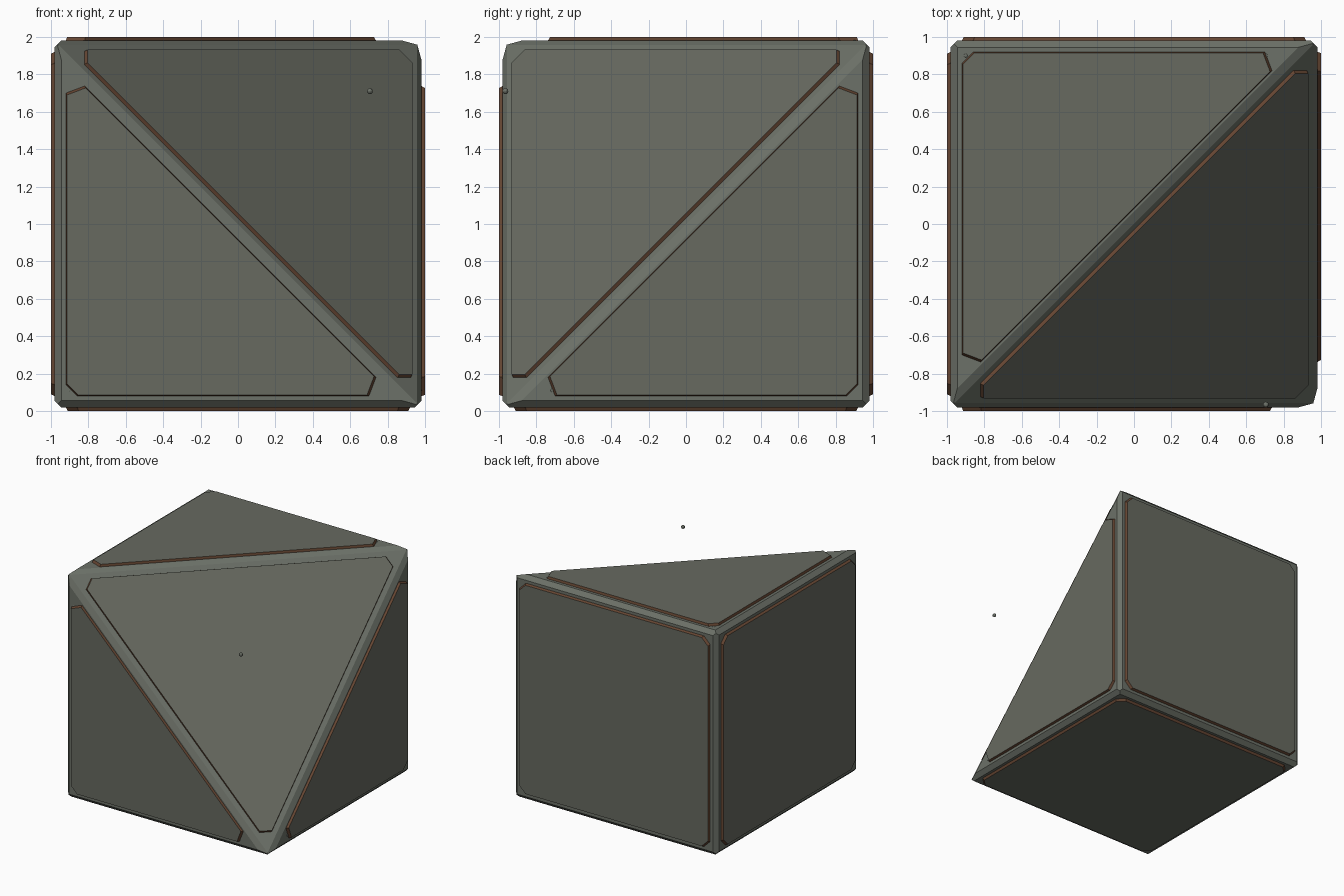
import bpy, bmesh
from mathutils import Vector
from itertools import product, combinations

if "Cube" in bpy.data.objects:
    bpy.data.objects.remove(bpy.data.objects["Cube"])


def material(name, rgb):
    m = bpy.data.materials.new(name)
    m.diffuse_color = (*rgb, 1)
    m.use_nodes = True
    m.node_tree.nodes["Principled BSDF"].inputs["Base Color"].default_value = m.diffuse_color
    return m


FRAME = material("grey green frame", (0.150, 0.165, 0.138))
PLATE = material("olive grey plate", (0.135, 0.143, 0.117))
RUST = material("rust brown edge", (0.130, 0.060, 0.032))


# Working space: u = x, v = -y, w = z - 1, so the cut corner is (1, 1, 1)
def world(p):
    return Vector((p[0], -p[1], p[2] + 1))


def finish(bm, name, mats):
    bmesh.ops.recalc_face_normals(bm, faces=bm.faces)
    me = bpy.data.meshes.new(name)
    bm.to_mesh(me)
    bm.free()
    for m in mats:
        me.materials.append(m)
    ob = bpy.data.objects.new(name, me)
    bpy.context.collection.objects.link(ob)
    return ob


def slice_off(bm, n, d):
    """Remove everything where n.p > d and cap the hole."""
    n = Vector(n)
    res = bmesh.ops.bisect_plane(bm, geom=bm.verts[:] + bm.edges[:] + bm.faces[:], dist=1e-5,
                                 plane_co=n * (d / n.length_squared), plane_no=n, clear_outer=True)
    edges = [e for e in res["geom_cut"] if isinstance(e, bmesh.types.BMEdge)]
    if edges:
        bmesh.ops.holes_fill(bm, edges=edges)


# Frame: cube with one corner sliced off and every edge chamfered
B, C, CH = 0.98, 0.955, 0.035
bm = bmesh.new()
bmesh.ops.create_cube(bm, size=2 * B)
slice_off(bm, (1, 1, 1), C)
for a, b in combinations(range(3), 2):
    for s, t in product((-1, 1), repeat=2):
        n = [0, 0, 0]
        n[a], n[b] = s, t
        slice_off(bm, n, 2 * B - CH)
for a in range(3):
    n = [1, 1, 1]
    n[a] = 2.7
    slice_off(bm, n, C + 1.7 * B - 0.04)
for v in bm.verts:
    v.co = world(v.co)
finish(bm, "frame_block", [FRAME])


def plate(name, outline, normal, raise_by=0.02, sink=0.02, taper=0.99):
    """Raised plate; outline is its foot, the top is slightly smaller, sides are rust."""
    n = Vector(normal).normalized()
    pts = [Vector(p) for p in outline]
    mid = sum(pts, Vector()) / len(pts)
    bm = bmesh.new()
    low = [bm.verts.new(world(p - n * sink)) for p in pts]
    foot = [bm.verts.new(world(p)) for p in pts]
    top = [bm.verts.new(world(mid + (p - mid) * taper + n * raise_by)) for p in pts]
    bm.faces.new(top)
    bm.faces.new(low[::-1]).material_index = 1
    for r0, r1 in ((low, foot), (foot, top)):
        for i in range(len(pts)):
            j = (i + 1) % len(pts)
            bm.faces.new((r0[i], r0[j], r1[j], r1[i])).material_index = 1
    finish(bm, name, [PLATE, RUST])


def on_axis(axis, value, flat):
    """Place 2D points on the plane where the given axis equals value."""
    out = []
    for a, b in flat:
        p = [a, b]
        p.insert(axis, value)
        out.append(p)
    return out


# Plates: full squares on three sides, triangles on the sliced sides
P, K = 0.92, 0.86
square = [(-P, -K), (-K, -P), (K, -P), (P, -K), (P, K), (K, P), (-K, P), (-P, K)]
triangle = [(-P, 0.70), (-0.82, 0.738), (0.738, -0.82), (0.70, -P), (-K, -P), (-P, -K)]
for axis, (sq, tri) in enumerate((("left", "right"), ("back", "front"), ("bottom", "top"))):
    n = [0, 0, 0]
    n[axis] = 1
    plate(tri + "_triangle_plate", on_axis(axis, B, triangle), n)
    plate(sq + "_square_plate", on_axis(axis, -B, square), [-c for c in n])

# Slanted plate across the cut corner
l, m, h = -0.81, 0.865, 0.935
hexagon = [(l, h, m), (l, m, h), (m, l, h), (h, l, m), (h, m, l), (m, h, l)]
off = Vector((1, 1, 1)).normalized() * 0.02
plate("slanted_plate", [Vector(p) - off for p in hexagon], (1, 1, 1), taper=0.995)

# Small rivets near the plate corners (one stands free in front of the slope)
rivets = [(x, -0.966, z) for x in (-0.9, 0.705) for z in (0.11, 1.71)]
rivets += [(-0.9, 0.9, 1.968), (0.705, 0.9, 1.968), (0.968, -0.715, 0.11)]
bm = bmesh.new()
for r in rivets:
    res = bmesh.ops.create_uvsphere(bm, u_segments=10, v_segments=6, radius=0.016)
    bmesh.ops.translate(bm, verts=res["verts"], vec=r)
finish(bm, "rivets", [FRAME])
